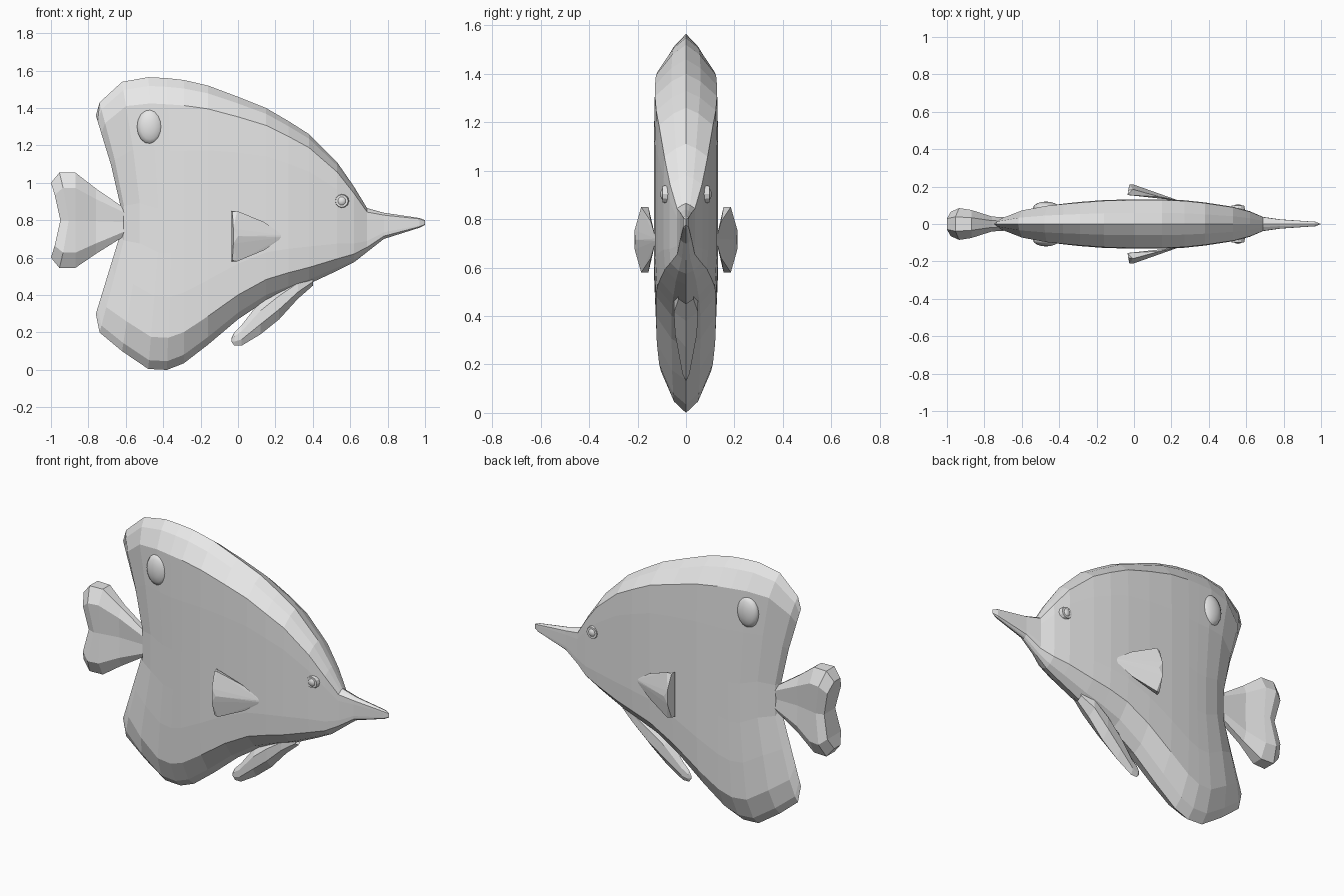
import bpy, bmesh, math
from mathutils import Matrix

if "Cube" in bpy.data.objects:
    bpy.data.objects.remove(bpy.data.objects["Cube"], do_unlink=True)

grey = bpy.data.materials.new("plain_grey")
grey.use_nodes = True
grey.diffuse_color = (0.8, 0.8, 0.8, 1)
grey.node_tree.nodes["Principled BSDF"].inputs["Base Color"].default_value = (0.8, 0.8, 0.8, 1)


def finish(name, bm, smooth=False):
    """Make an object from half a shape on the +y side and mirror it."""
    bmesh.ops.remove_doubles(bm, verts=bm.verts, dist=0.0005)
    bmesh.ops.recalc_face_normals(bm, faces=bm.faces)
    mesh = bpy.data.meshes.new(name)
    bm.to_mesh(mesh)
    bm.free()
    mesh.materials.append(grey)
    for poly in mesh.polygons:
        poly.use_smooth = smooth
    obj = bpy.data.objects.new(name, mesh)
    bpy.context.collection.objects.link(obj)
    mod = obj.modifiers.new("two_sides", 'MIRROR')
    mod.use_axis = (False, True, False)
    mod.merge_threshold = 0.0005
    return obj


def loft(name, stations, rows, bend=lambda x, t: 0):
    """Stations are (x, bottom, top, half width); rows are (height share, width share)."""
    bm = bmesh.new()
    grid = [[bm.verts.new((x + bend(x, t), half * w, bot + (top - bot) * t))
             for t, w in rows] for x, bot, top, half in stations]
    for a, b in zip(grid, grid[1:]):
        for i in range(len(rows) - 1):
            bm.faces.new((a[i], a[i + 1], b[i + 1], b[i]))
    # Outward is +y on this half, fixed after welding the pinched ends
    bmesh.ops.remove_doubles(bm, verts=bm.verts, dist=0.0005)
    bm.normal_update()
    if sum(f.normal.y * f.calc_area() for f in bm.faces) < 0:
        bmesh.ops.reverse_faces(bm, faces=bm.faces)
    return finish(name, bm)


def notch(t):
    return min(1, 1.25 * (1 - abs(2 * t - 1)))


# Body with the back and belly fins and the long snout
body_stations = [
    (-0.76, 0.30, 1.36, 0), (-0.74, 0.20, 1.43, 0.03), (-0.62, 0.10, 1.54, 0.075),
    (-0.48, 0.005, 1.565, 0.10), (-0.38, 0.0, 1.56, 0.11), (-0.29, 0.035, 1.55, 0.118),
    (-0.16, 0.135, 1.52, 0.128), (0.0, 0.27, 1.46, 0.132), (0.15, 0.37, 1.40, 0.132),
    (0.27, 0.42, 1.33, 0.127), (0.38, 0.46, 1.26, 0.115), (0.53, 0.53, 1.11, 0.092),
    (0.62, 0.575, 0.98, 0.068), (0.69, 0.63, 0.865, 0.038), (0.78, 0.70, 0.84, 0.025),
    (0.97, 0.76, 0.812, 0.012), (1.0, 0.775, 0.80, 0)]
body_rows = [(0, 0), (0.03, 0.45), (0.11, 0.94), (0.25, 1), (0.4, 1), (0.55, 1),
             (0.75, 1), (0.91, 0.97), (0.97, 0.45), (1, 0)]
loft("body", body_stations, body_rows,
     lambda x, t: 0.13 * notch(t) * min(1, max(0, (-0.3 - x) / 0.44)))

# Forked tail, thicker at the trailing edge
loft("tail_fin",
     [(-1.0, 0.60, 1.0, 0), (-1.0, 0.60, 1.0, 0.065), (-0.955, 0.545, 1.055, 0.085),
      (-0.87, 0.545, 1.055, 0.075), (-0.76, 0.62, 0.97, 0.04), (-0.60, 0.72, 0.86, 0.03)],
     [(0, 0), (0, 0.45), (0.16, 1), (0.5, 0.8), (0.84, 1), (1, 0.45), (1, 0)],
     lambda x, t: 0.05 * notch(t) * (x < -0.9))

# Single fin under the belly
loft("belly_fin",
     [(-0.035, 0.15, 0.17, 0), (-0.02, 0.13, 0.20, 0.01), (0.02, 0.13, 0.24, 0.015),
      (0.12, 0.19, 0.37, 0.03), (0.22, 0.27, 0.45, 0.045), (0.32, 0.38, 0.50, 0.05),
      (0.40, 0.45, 0.52, 0.03)],
     [(0, 0), (0.3, 1), (0.7, 1), (1, 0)])

# Pair of wedge-shaped side fins: each entry is (x, y, half height)
bm = bmesh.new()
for x, y, h in [(0.24, 0.125, 0.005), (0.14, 0.145, 0.075), (-0.005, 0.185, 0.135),
                (-0.035, 0.155, 0.135), (-0.03, 0.18, 0.13), (-0.025, 0.212, 0.04)]:
    for s in (-1, 1):
        bm.verts.new((x, y, 0.715 + s * h))
bm.verts.new((0, 0.21, 0.715))
hull = bmesh.ops.convex_hull(bm, input=bm.verts)
loose = [v for v in bm.verts if not v.link_faces]
bmesh.ops.delete(bm, geom=loose, context='VERTS')
finish("side_fins", bm)


def blob(name, centre, size, segments, rings, smooth):
    bm = bmesh.new()
    bmesh.ops.create_uvsphere(bm, u_segments=segments, v_segments=rings, radius=1)
    bmesh.ops.transform(bm, verts=bm.verts, matrix=Matrix.Translation(centre)
                        @ Matrix.Diagonal((*size, 1))
                        @ Matrix.Rotation(math.pi / 2, 4, 'X'))
    return finish(name, bm, smooth)


# Raised spots near the back fin, and the eyes with their rims
blob("back_spots", (-0.47, 0.085, 1.30), (0.07, 0.035, 0.095), 16, 8, True)
blob("eyes", (0.555, 0.084, 0.903), (0.028, 0.022, 0.03), 12, 8, True)
bm = bmesh.new()
bmesh.ops.create_cone(bm, cap_ends=True, segments=12, radius1=0.04, radius2=0.034, depth=0.03)
bmesh.ops.transform(bm, verts=bm.verts, matrix=Matrix.Translation((0.555, 0.083, 0.903))
                    @ Matrix.Rotation(-math.pi / 2, 4, 'X'))
finish("eye_rims", bm)
